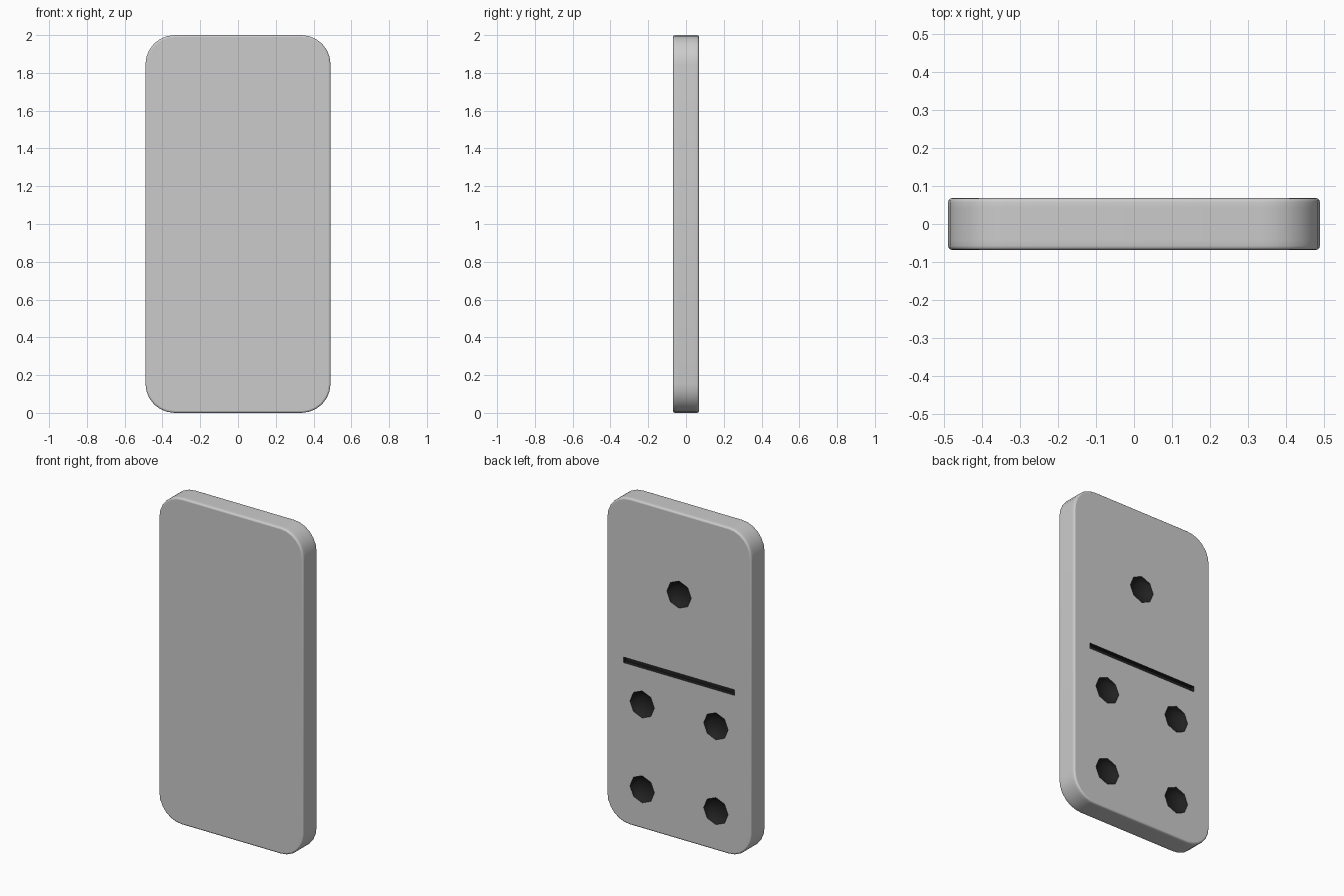
import bpy, bmesh, math
from mathutils import Matrix

if "Cube" in bpy.data.objects:
    bpy.data.objects.remove(bpy.data.objects["Cube"])

W, H, T = 0.49, 1.0, 0.068      # half width, half height, half thickness
CORNER, EDGE, SEG = 0.155, 0.010, 6

black = bpy.data.materials.new("black_inlay")
black.diffuse_color = (0.015, 0.015, 0.015, 1)
black.use_nodes = True
black.node_tree.nodes["Principled BSDF"].inputs["Base Color"].default_value = black.diffuse_color
ivory = bpy.data.materials.new("grey_body")
ivory.diffuse_color = (0.8, 0.8, 0.8, 1)
ivory.use_nodes = True
ivory.node_tree.nodes["Principled BSDF"].inputs["Base Color"].default_value = ivory.diffuse_color


def new_object(name, bm, mat):
    bmesh.ops.recalc_face_normals(bm, faces=bm.faces)
    me = bpy.data.meshes.new(name)
    bm.to_mesh(me)
    bm.free()
    ob = bpy.data.objects.new(name, me)
    bpy.context.collection.objects.link(ob)
    me.materials.append(mat)
    return ob


def outline(inset):
    pts, r = [], CORNER - inset
    for q, (sx, sz) in enumerate([(1, 1), (-1, 1), (-1, -1), (1, -1)]):
        for i in range(SEG + 1):
            a = math.pi / 2 * (q + i / SEG)
            pts.append((sx * (W - CORNER) + r * math.cos(a),
                        H + sz * (H - CORNER) + r * math.sin(a)))
    return pts


# Rounded tile: stacked outlines with a narrow rounded rim on both faces
half = [(EDGE * (1 - math.cos(a)), T - EDGE * (1 - math.sin(a)))
        for a in (math.pi / 2, math.pi / 3, math.pi / 6, 0)] + [(0, 0.042)]
profile = half + [(i, -y) for i, y in reversed(half)]
bm = bmesh.new()
rings = [[bm.verts.new((x, y, z)) for x, z in outline(i)] for i, y in profile]
n = len(rings[0])
for a, b in zip(rings, rings[1:]):
    for k in range(n):
        bm.faces.new((a[k], a[(k + 1) % n], b[(k + 1) % n], b[k]))
bm.faces.new(rings[0])
bm.faces.new(rings[-1])
tile = new_object("domino_tile", bm, ivory)

# Cutters: octagonal dished pips and the dividing groove on the back face
cutters = []
pips = [(0, 1.5)] + [(x, z) for x in (-0.25, 0.25) for z in (0.24, 0.76)]
for x, z in pips:
    bm = bmesh.new()
    bmesh.ops.create_uvsphere(bm, u_segments=8, v_segments=8, radius=1)
    bmesh.ops.transform(bm, verts=bm.verts, matrix=Matrix.Translation((x, T, z))
                        @ Matrix.Diagonal((0.083, 0.045, 0.083, 1))
                        @ Matrix.Rotation(math.pi / 2, 4, 'X'))
    cutters.append(new_object("pip_cutter", bm, black))
bm = bmesh.new()
bmesh.ops.create_cube(bm, size=1)
bmesh.ops.transform(bm, verts=bm.verts, matrix=Matrix.Translation((0, T, 1))
                    @ Matrix.Diagonal((0.755, 0.05, 0.034, 1)))
cutters.append(new_object("groove_cutter", bm, black))

tile.data.materials.append(black)
bpy.context.view_layer.objects.active = tile
tile.select_set(True)
for c in cutters:
    c.hide_render = True
    m = tile.modifiers.new("cut", 'BOOLEAN')
    m.operation, m.solver, m.object = 'DIFFERENCE', 'EXACT', c
    m.material_mode = 'TRANSFER'
    bpy.ops.object.modifier_apply(modifier=m.name)
for c in cutters:
    bpy.data.objects.remove(c)

# Smooth rim, flat front and back
bpy.ops.object.shade_smooth_by_angle(angle=math.radians(40))
for p in tile.data.polygons:
    if abs(p.normal.y) > 0.999 and abs(p.center.y) > T - 0.001:
        p.use_smooth = False
